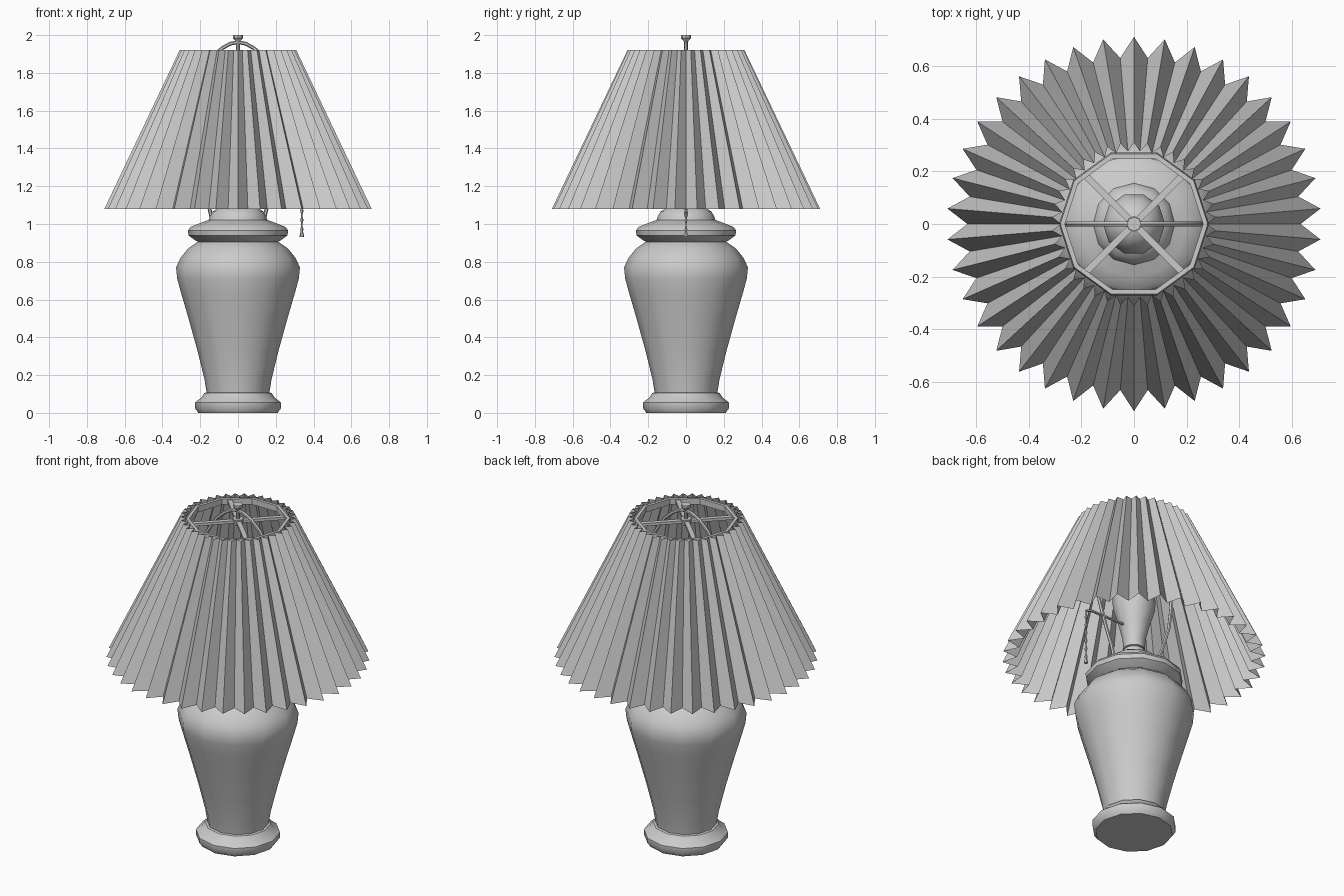
import bpy, bmesh, math
from mathutils import Vector

cube = bpy.data.objects.get("Cube")
if cube:
    bpy.data.objects.remove(cube, do_unlink=True)

grey = bpy.data.materials.new("plain grey")
grey.use_nodes = True
GREY = (0.6, 0.6, 0.6, 1)
grey.diffuse_color = GREY
grey.node_tree.nodes["Principled BSDF"].inputs["Base Color"].default_value = GREY


def finish(name, bm, smooth=None):
    bmesh.ops.recalc_face_normals(bm, faces=bm.faces)
    mesh = bpy.data.meshes.new(name)
    bm.to_mesh(mesh)
    bm.free()
    mesh.materials.append(grey)
    ob = bpy.data.objects.new(name, mesh)
    bpy.context.collection.objects.link(ob)
    if smooth:
        bpy.ops.object.select_all(action='DESELECT')
        ob.select_set(True)
        bpy.context.view_layer.objects.active = ob
        bpy.ops.object.shade_smooth_by_angle(angle=math.radians(smooth))
    return ob


def lathe(name, profile, sides, smooth=None, x=0, closed=False):
    """Revolve (radius, height) points about a vertical axis."""
    bm = bmesh.new()
    rings = [[bm.verts.new((x + r * math.cos(math.tau * i / sides),
                            r * math.sin(math.tau * i / sides), z))
              for i in range(sides)] for r, z in profile]
    pairs = list(zip(rings, rings[1:]))
    if closed:
        pairs.append((rings[-1], rings[0]))
    for a, b in pairs:
        for i in range(sides):
            j = (i + 1) % sides
            bm.faces.new((a[i], a[j], b[j], b[i]))
    if not closed:
        bm.faces.new(rings[0])
        bm.faces.new(rings[-1])
    return finish(name, bm, smooth)


def rod(name, points, radius, sides=6):
    """Sweep a round section along a path in the x-z plane."""
    bm = bmesh.new()
    pts = [Vector((x, 0, z)) for x, z in points]
    side = Vector((0, 1, 0))
    rings = []
    for k, p in enumerate(pts):
        t = (pts[min(k + 1, len(pts) - 1)] - pts[max(k - 1, 0)]).normalized()
        n = t.cross(side)
        rings.append([bm.verts.new(p + radius * (math.cos(math.tau * i / sides) * n
                                                 + math.sin(math.tau * i / sides) * side))
                      for i in range(sides)])
    for a, b in zip(rings, rings[1:]):
        for i in range(sides):
            j = (i + 1) % sides
            bm.faces.new((a[i], a[j], b[j], b[i]))
    bm.faces.new(rings[0])
    bm.faces.new(rings[-1])
    return finish(name, bm, 50)


# Foot, vase body and lid
lathe("foot", [(.21, 0), (.228, .025), (.228, .055), (.195, .08), (.178, .105), (.16, .11)], 12, 35)
lathe("vase_body", [(.165, .1), (.178, .18), (.215, .33), (.262, .5), (.3, .63), (.322, .71),
                    (.328, .77), (.305, .82), (.265, .87), (.215, .905), (.19, .915)], 12, 35)
lathe("lid", [(.2, .9), (.225, .912), (.262, .94), (.266, .965), (.25, .985), (.2, 1.005),
              (.155, 1.022), (.15, 1.04), (.135, 1.065), (.105, 1.085), (.06, 1.1)], 12, 35)

# Socket and bulb
lathe("socket", [(.06, 1.08), (.06, 1.13), (.05, 1.14), (.05, 1.18)], 10, 40)
lathe("bulb", [(.058, 1.14), (.062, 1.2), (.085, 1.29), (.112, 1.38), (.118, 1.44),
               (.1, 1.51), (.06, 1.55), (.015, 1.565)], 10, 45)

# Harp that carries the shade
half = [(.14, 1.03), (.155, 1.1), (.2, 1.22), (.245, 1.36), (.262, 1.5), (.25, 1.64),
        (.205, 1.78), (.14, 1.88), (.085, 1.93), (.04, 1.955)]
rod("harp", half + [(0, 1.962)] + [(-x, z) for x, z in reversed(half)], .01)

# Pull chain on its arm
CHAIN_X = .338
rod("chain_arm", [(.05, 1.27), (.3, 1.27), (CHAIN_X, 1.255)], .008)
rod("pull_chain", [(CHAIN_X, 1.26), (CHAIN_X, .95)], .004)
for k in range(6):
    z = .97 + k * .05
    lathe("chain_bead", [(.003, z - .02), (.009, z), (.003, z + .02)], 6, 50, CHAIN_X)
lathe("chain_pull", [(.011, .93), (.012, .938), (.004, .97)], 6, 50, CHAIN_X)

# Pleated shade
PLEATS = 38
bm = bmesh.new()
low, high = [], []
for i in range(PLEATS * 2):
    a = math.pi / 2 + math.pi * i / PLEATS
    outer = i % 2 == 0
    for ring, r, z in ((low, .71 if outer else .632, 1.08), (high, .31 if outer else .276, 1.92)):
        ring.append(bm.verts.new((r * math.cos(a), r * math.sin(a), z)))
for i in range(PLEATS * 2):
    j = (i + 1) % (PLEATS * 2)
    bm.faces.new((low[i], low[j], high[j], high[i]))
finish("pleated_shade", bm)

# Shade ring, diagonal spokes and hub
lathe("shade_ring", [(.285, 1.88), (.28, 1.915), (.262, 1.915), (.262, 1.88)], 10, closed=True)
for turn in (1, 3):
    bm = bmesh.new()
    bmesh.ops.create_cube(bm, size=1)
    bmesh.ops.scale(bm, vec=(.54, .026, .016), verts=bm.verts)
    ob = finish("shade_spoke", bm)
    ob.location.z = 1.9
    ob.rotation_euler.z = turn * math.pi / 4
lathe("hub", [(.03, 1.885), (.03, 1.915)], 8)

# Finial
lathe("finial", [(.01, 1.9), (.01, 1.96), (.014, 1.972), (.027, 1.985), (.027, 2.0)], 8, 35)
